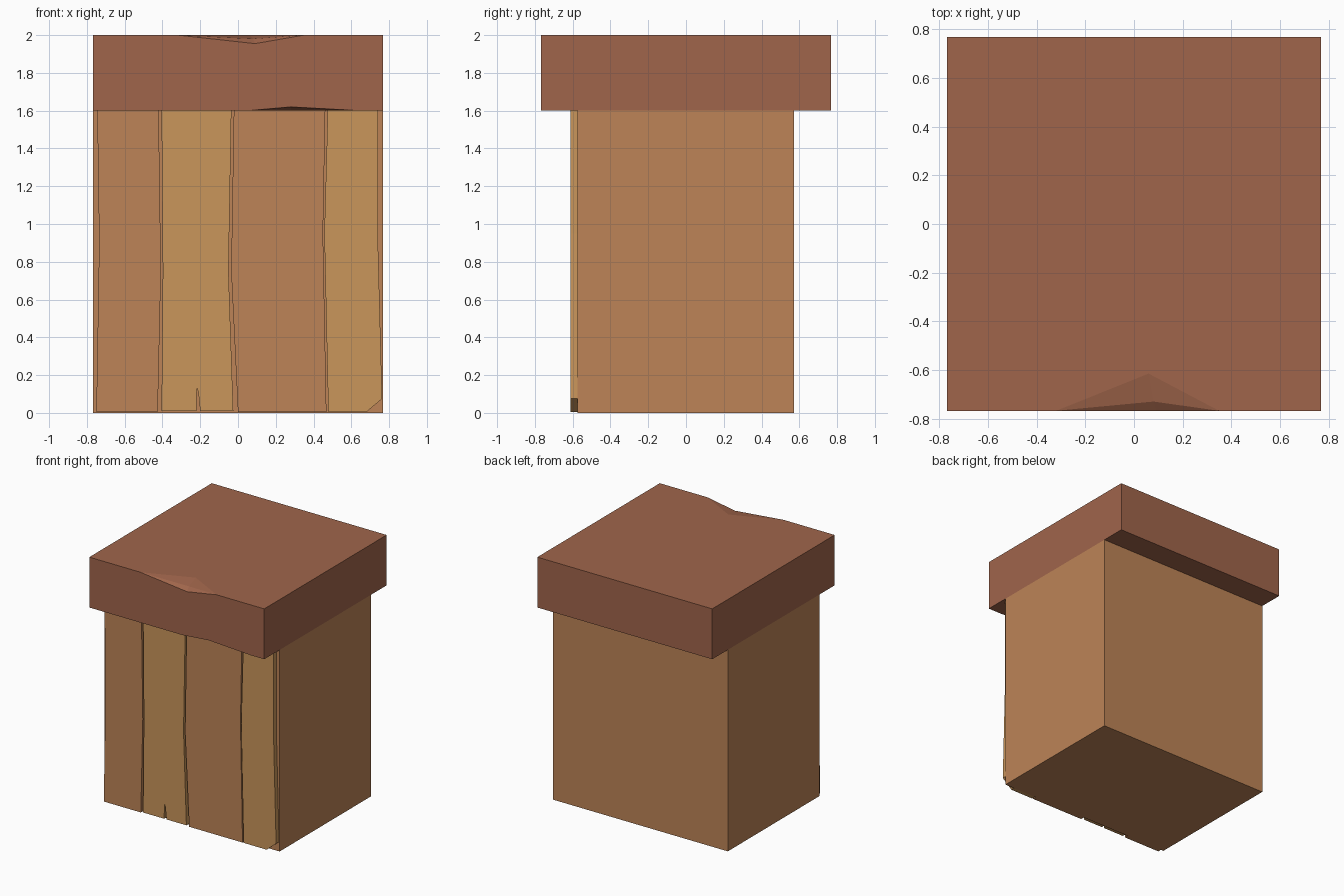
import bpy, bmesh

if "Cube" in bpy.data.objects:
    bpy.data.objects.remove(bpy.data.objects["Cube"])


def material(name, hex_rgb):
    def lin(c):
        c /= 255
        return c / 12.92 if c <= 0.04045 else ((c + 0.055) / 1.055) ** 2.4
    m = bpy.data.materials.new(name)
    m.diffuse_color = [lin(hex_rgb >> s & 255) for s in (16, 8, 0)] + [1]
    m.use_nodes = True
    m.node_tree.nodes["Principled BSDF"].inputs["Base Color"].default_value = m.diffuse_color
    return m


RED = material("red brown wood", 0xA0654B)
BROWN = material("brown wood", 0xBD8457)
TAN = material("tan wood", 0xCA965B)


def make(name, verts, faces, mat):
    bm = bmesh.new()
    vs = [bm.verts.new(v) for v in verts]
    for f in faces:
        bm.faces.new([vs[i] for i in f])
    bmesh.ops.recalc_face_normals(bm, faces=bm.faces)
    # split concave outlines cleanly
    bmesh.ops.connect_verts_concave(bm, faces=bm.faces[:])
    me = bpy.data.meshes.new(name)
    bm.to_mesh(me)
    bm.free()
    me.materials.append(mat)
    ob = bpy.data.objects.new(name, me)
    bpy.context.collection.objects.link(ob)


def prism(name, outline, y0, y1, mat):
    """Extrude an x-z outline along y."""
    n = len(outline)
    verts = [(x, y, z) for y in (y0, y1) for x, z in outline]
    faces = [list(range(n)), list(range(n, 2 * n))]
    faces += [[i, (i + 1) % n, (i + 1) % n + n, i + n] for i in range(n)]
    make(name, verts, faces, mat)


W = 0.768

# Main block
prism("body", [(-W, 0), (W, 0), (W, 1.6), (-W, 1.6)], -0.575, 0.572, BROWN)

# Uneven front planks
planks = [
    ("left_plank", BROWN, [(-0.75, 0.005), (-0.425, 0.005), (-0.408, 0.75),
                           (-0.42, 1.6), (-0.745, 1.6), (-0.735, 0.9)]),
    ("split_plank", TAN, [(-0.405, 0.01), (-0.22, 0.01), (-0.218, 0.135),
                          (-0.21, 0.11), (-0.2, 0.01), (-0.025, 0.01),
                          (-0.05, 0.75), (-0.035, 1.6), (-0.405, 1.6),
                          (-0.398, 0.75)]),
    ("middle_plank", BROWN, [(0.0, 0.005), (0.468, 0.005), (0.45, 0.95),
                             (0.462, 1.6), (-0.022, 1.6), (-0.036, 0.75)]),
    ("chipped_plank", TAN, [(0.478, 0.005), (0.68, 0.005), (0.763, 0.075),
                            (0.74, 0.95), (0.742, 1.6), (0.475, 1.6),
                            (0.457, 0.95)]),
]
for name, mat, outline in planks:
    prism(name, outline, -0.612, -0.574, mat)

# Top slab with chipped front edges
verts = [
    (-W, -W, 1.6), (0.05, -W, 1.6), (0.28, -W, 1.62), (0.65, -W, 1.6), (W, -W, 1.6),
    (W, -W, 2), (0.35, -W, 2), (0.09, -W, 1.955), (-0.32, -W, 2), (-W, -W, 2),
    (-W, W, 1.6), (W, W, 1.6), (W, W, 2), (-W, W, 2),
    (0.06, -0.615, 2), (0.08, -0.73, 1.98), (0.28, -0.66, 1.6),
]
faces = [
    range(10),                                      # front
    (9, 8, 14, 6, 5, 12, 13),                       # top
    (8, 15, 14), (14, 15, 6), (8, 7, 15), (15, 7, 6),  # upper chip
    (0, 1, 16, 3, 4, 11, 10),                       # underside
    (1, 2, 16), (16, 2, 3),                         # lower chip
    (4, 5, 12, 11), (0, 9, 13, 10), (10, 11, 12, 13),  # sides and back
]
make("top_slab", verts, faces, RED)
